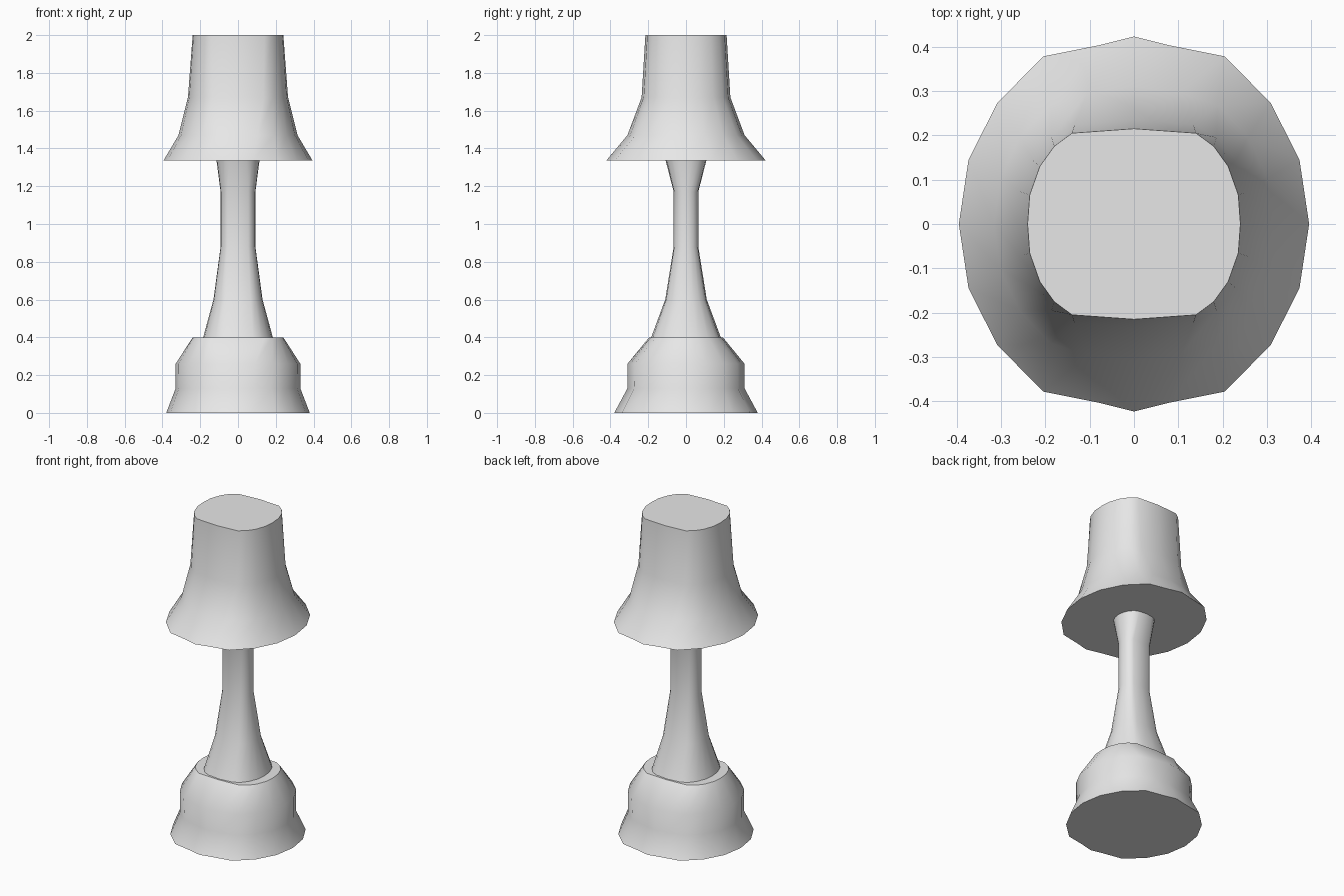
import bpy
import bmesh
import math

cube = bpy.data.objects.get("Cube")
if cube:
    bpy.data.objects.remove(cube, do_unlink=True)

# Single plain grey finish
grey = bpy.data.materials.new("plain grey")
grey.use_nodes = True
colour = (0.8, 0.8, 0.8, 1)
grey.diffuse_color = colour
grey.node_tree.nodes["Principled BSDF"].inputs["Base Color"].default_value = colour

# Unit quarter outlines: a round one and one flattened at front and back
ROUND = [(1, 0), (.945, .341), (.78, .647), (.516, .894), (.2, .953), (0, 1)]
FLAT = [(1, 0), (.98, .305), (.885, .605), (.75, .815), (.583, .953), (0, 1)]


def outline(flatness):
    """Full closed outline made by mirroring a blended quarter."""
    quarter = [(a[0] + (b[0] - a[0]) * flatness, a[1] + (b[1] - a[1]) * flatness)
               for a, b in zip(ROUND, FLAT)]
    half = quarter + [(-x, y) for x, y in reversed(quarter[:-1])]
    return half + [(-x, -y) for x, y in half[1:-1]]


def loft(name, sections):
    """Skin a closed solid through (z, half width, half depth, flatness) sections."""
    bm = bmesh.new()
    rings = [[bm.verts.new((x * w, y * d, z)) for x, y in outline(f)]
             for z, w, d, f in sections]
    count = len(rings[0])
    for low, high in zip(rings, rings[1:]):
        for i in range(count):
            j = (i + 1) % count
            bm.faces.new((low[i], low[j], high[j], high[i]))
    bm.faces.new(list(reversed(rings[0])))
    bm.faces.new(rings[-1])
    bmesh.ops.recalc_face_normals(bm, faces=bm.faces)
    mesh = bpy.data.meshes.new(name)
    bm.to_mesh(mesh)
    bm.free()
    mesh.materials.append(grey)
    obj = bpy.data.objects.new(name, mesh)
    bpy.context.collection.objects.link(obj)
    bpy.ops.object.select_all(action="DESELECT")
    obj.select_set(True)
    bpy.context.view_layer.objects.active = obj
    bpy.ops.object.shade_smooth_by_angle(angle=math.radians(50))
    return obj


# Flared foot with a straight waist and sloped shoulder
loft("base", [(0, .38, .38, 0), (.13, .33, .31, .1),
              (.26, .33, .31, .2), (.4, .24, .195, 1)])

# Slender stem, narrow in the middle
loft("stem", [(.39, .187, .188, .6), (.6, .13, .11, .8), (.88, .092, .065, 1),
              (1.17, .092, .065, 1), (1.345, .115, .11, .5)])

# Bell-shaped shade
loft("shade", [(1.335, .395, .423, 0), (1.47, .315, .31, .35),
               (1.67, .265, .235, .8), (2, .24, .215, 1)])
